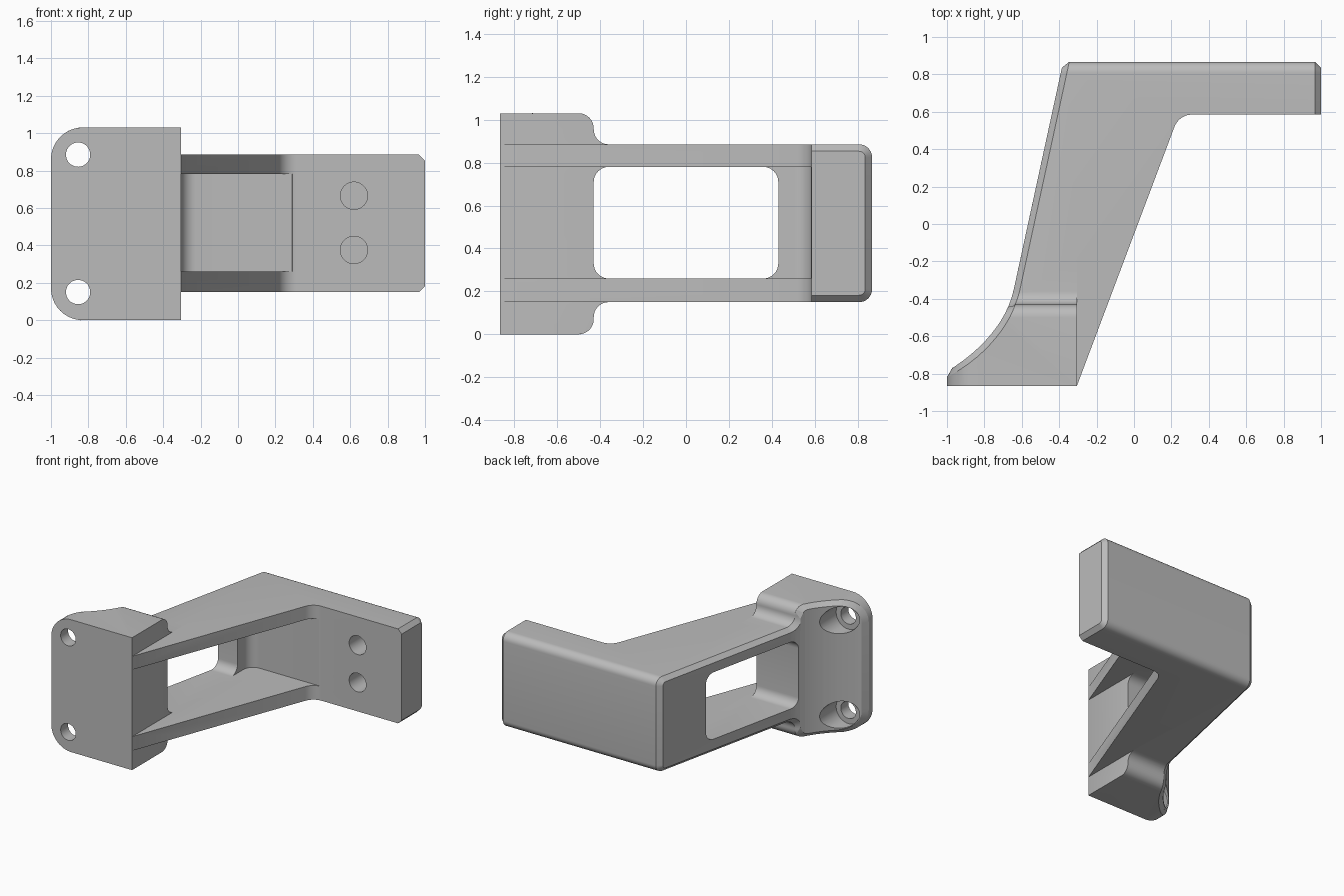
import bpy
import bmesh
import math
from mathutils import Vector

cube = bpy.data.objects.get("Cube")
if cube:
    bpy.data.objects.remove(cube)

Z_LOW, Z_HIGH, TOP = 0.15, 0.885, 1.03      # arm height band and flange height
FACE_X, PLATE_Y, BACK_Y = -0.305, 0.585, 0.867


def rounded(points, steps=8):
    """Polygon from (a, b, radius) corners, with true arcs at rounded corners."""
    out = []
    for i, (a, b, r) in enumerate(points):
        p = Vector((a, b, 0))
        if r == 0:
            out.append((a, b))
            continue
        u = (Vector((*points[i - 1][:2], 0)) - p).normalized()
        v = (Vector((*points[(i + 1) % len(points)][:2], 0)) - p).normalized()
        half = u.angle(v) / 2
        centre = p + (u + v).normalized() * r / math.sin(half)
        start = (p + u * r / math.tan(half) - centre).normalized()
        end = (p + v * r / math.tan(half) - centre).normalized()
        for k in range(steps + 1):
            q = centre + start.slerp(end, k / steps) * r
            out.append((q.x, q.y))
    return out


def prism(name, outline, axis, low, high):
    """Extrude an outline along the named axis."""
    place = {"x": lambda a, b, c: (c, a, b),
             "y": lambda a, b, c: (a, c, b),
             "z": lambda a, b, c: (a, b, c)}[axis]
    bm = bmesh.new()
    rings = [[bm.verts.new(place(a, b, c)) for a, b in outline] for c in (low, high)]
    for ring in rings:
        bm.faces.new(ring)
    n = len(outline)
    for i in range(n):
        j = (i + 1) % n
        bm.faces.new((rings[0][i], rings[0][j], rings[1][j], rings[1][i]))
    bmesh.ops.recalc_face_normals(bm, faces=bm.faces)
    mesh = bpy.data.meshes.new(name)
    bm.to_mesh(mesh)
    bm.free()
    obj = bpy.data.objects.new(name, mesh)
    bpy.context.collection.objects.link(obj)
    return obj


def cylinder(name, x, z, radius, low, high, sides=40):
    ring = [(x + radius * math.cos(math.tau * k / sides),
             z + radius * math.sin(math.tau * k / sides)) for k in range(sides)]
    return prism(name, ring, "y", low, high)


def combine(target, tool, operation):
    mod = target.modifiers.new("cut", "BOOLEAN")
    mod.object, mod.operation, mod.solver = tool, operation, "EXACT"
    bpy.context.view_layer.objects.active = target
    bpy.ops.object.modifier_apply(modifier=mod.name)
    bpy.data.objects.remove(tool)


def tidy(bm):
    bmesh.ops.remove_doubles(bm, verts=bm.verts, dist=0.0002)
    bmesh.ops.dissolve_limit(bm, angle_limit=0.01, verts=bm.verts, edges=bm.edges)


# Plan outline: flared foot, leaning arm, mounting plate
flare = [Vector(p) for p in ((-0.645, -0.36), (-0.69, -0.55), (-0.86, -0.72), (-1.06, -0.82))]
curve = []
for k in range(15):
    t = k / 14
    s = 1 - t
    q = (flare[0] * s ** 3 + flare[1] * 3 * s * s * t
         + flare[2] * 3 * s * t * t + flare[3] * t ** 3)
    curve.append((q.x, q.y, 0))
plan = curve + [(-1.06, -1, 0), (-0.356, -1, 0), (0.241, PLATE_Y, 0.1),
                (1, PLATE_Y, 0), (1, 1, 0), (-0.35, 1, 0)]
bracket = prism("bracket", rounded(plan), "z", -0.1, TOP + 0.1)

# Side profile: tall flange stepping down to the arm, rounded back
side = [(-BACK_Y, 0, 0), (-0.43, 0, 0.07), (-0.43, Z_LOW, 0.07), (BACK_Y, Z_LOW, 0.06),
        (BACK_Y, Z_HIGH, 0.06), (-0.43, Z_HIGH, 0.07), (-0.43, TOP, 0.07), (-BACK_Y, TOP, 0)]
combine(bracket, prism("side_profile", rounded(side), "x", -1.3, 1.3), "INTERSECT")

# Rounded outer corners of the flange
front = [(-1, -0.05, 0), (1.3, -0.05, 0), (1.3, TOP + 0.05, 0), (-1, TOP + 0.05, 0)]
front = [(-1, 0, 0.17), (-0.5, 0, 0), (-0.5, -0.05, 0), (1.3, -0.05, 0),
         (1.3, TOP + 0.05, 0), (-0.5, TOP + 0.05, 0), (-0.5, TOP, 0), (-1, TOP, 0.17)]
combine(bracket, prism("front_profile", rounded(front, 10), "y", -1.2, 1.2), "INTERSECT")

# Chamfer around the outer skin and the plate end
bm = bmesh.new()
bm.from_mesh(bracket.data)
tidy(bm)
bm.normal_update()


def outer_skin(face):
    n = face.normal
    return abs(n.z) < 0.02 and ((n.x < -0.05 and n.y > 0.05) or n.x > 0.99)


edges = []
for e in bm.edges:
    if len(e.link_faces) == 2:
        flags = [outer_skin(f) for f in e.link_faces]
        other = e.link_faces[flags.index(False)] if False in flags else None
        if any(flags) and other and other.normal.y > -0.5:
            edges.append(e)
bmesh.ops.bevel(bm, geom=edges, offset=0.032, offset_type="OFFSET", segments=1,
                profile=0.5, affect="EDGES", clamp_overlap=False)
bm.to_mesh(bracket.data)
bm.free()

# Flange stops at its inner face, above and below the arm
for low, high in ((-0.2, Z_LOW), (Z_HIGH, TOP + 0.2)):
    box = [(FACE_X, -1), (0.5, -1), (0.5, -0.2), (FACE_X, -0.2)]
    combine(bracket, prism("flange_trim", box, "z", low, high), "DIFFERENCE")

# Pocket between the two rails
pocket = [(FACE_X, -1, 0), (0.6, -1, 0), (0.29, PLATE_Y, 0), (FACE_X, PLATE_Y, 0.08)]
combine(bracket, prism("pocket", rounded(pocket), "z", 0.26, 0.78), "DIFFERENCE")

# Rounded window through the arm wall
window = [(-0.43, 0.26, 0.07), (0.43, 0.26, 0.07), (0.43, 0.78, 0.07), (-0.43, 0.78, 0.07)]
combine(bracket, prism("window", rounded(window), "x", -1.2, -0.2), "DIFFERENCE")

# Flange screw holes with counterbores, and blind holes in the plate
for z in (Z_LOW, Z_HIGH):
    combine(bracket, cylinder("screw_hole", -0.855, z, 0.065, -1, -0.3), "DIFFERENCE")
    combine(bracket, cylinder("counterbore", -0.855, z, 0.105, -0.775, -0.3), "DIFFERENCE")
for z in (0.375, 0.665):
    combine(bracket, cylinder("plate_hole", 0.62, z, 0.073, 0.4, 0.77), "DIFFERENCE")

# Grey finish and smooth curves with sharp edges
grey = bpy.data.materials.new("grey")
grey.use_nodes = True
colour = (0.5, 0.5, 0.5, 1)
grey.diffuse_color = colour
grey.node_tree.nodes["Principled BSDF"].inputs["Base Color"].default_value = colour
bracket.data.materials.clear()
bracket.data.materials.append(grey)
for face in bracket.data.polygons:
    face.material_index = 0
bpy.ops.object.select_all(action="DESELECT")
bracket.select_set(True)
bpy.context.view_layer.objects.active = bracket
bpy.ops.object.shade_smooth_by_angle(angle=math.radians(25))
